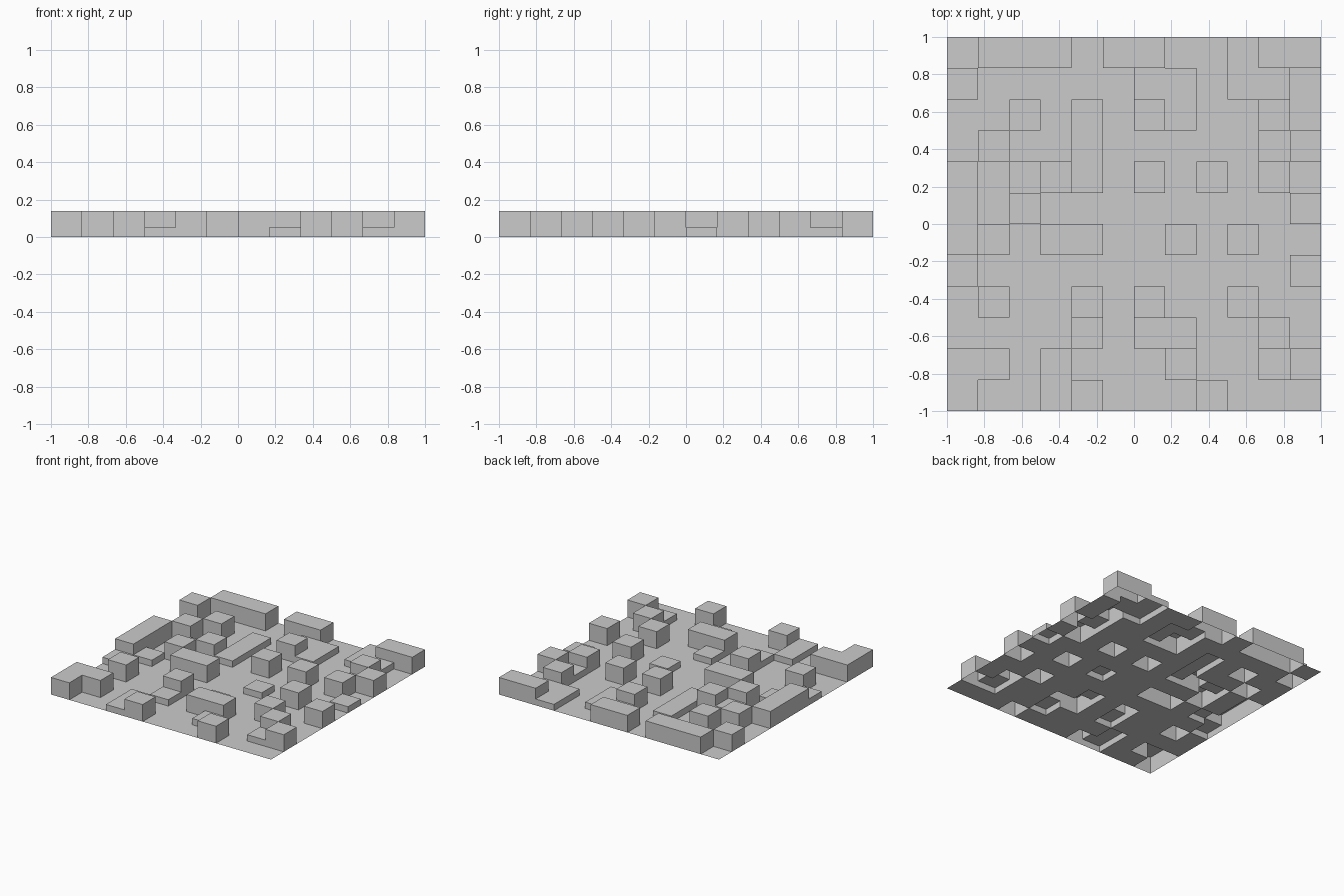
import bpy, bmesh

if "Cube" in bpy.data.objects:
    bpy.data.objects.remove(bpy.data.objects["Cube"])

# Floor plan seen from above: '.' ground, 'o' low step, '#' tall block
PLAN = [
    ".###.##..o##",
    "#.....oo.oo.",
    "..#.o.#o..#.",
    ".#..o.....o#",
    "#.o#o.#.#.#.",
    "#.#........o",
    "#o.##..o.#..",
    "o..........#",
    ".#..#.o..#..",
    "....o.##..#.",
    "##.o...o..o#",
    "#..o#...#...",
]
HEIGHT = {".": 0.0, "o": 0.052, "#": 0.14}
N = len(PLAN)
CELL = 2.0 / N


def height(c, r):
    inside = 0 <= c < N and 0 <= r < N
    return HEIGHT[PLAN[r][c]] if inside else 0.0


bm = bmesh.new()


def quad(*pts):
    bm.faces.new([bm.verts.new(p) for p in pts])


for r in range(N):
    for c in range(N):
        x0, x1 = -1 + c * CELL, -1 + (c + 1) * CELL
        y1, y0 = 1 - r * CELL, 1 - (r + 1) * CELL
        h = height(c, r)
        # Flat top of the cell
        quad((x0, y0, h), (x1, y0, h), (x1, y1, h), (x0, y1, h))
        # Walls down to each lower neighbour (underside stays open)
        sides = [((0, 1), (x0, y0), (x1, y0)), ((1, 0), (x1, y0), (x1, y1)),
                 ((0, -1), (x1, y1), (x0, y1)), ((-1, 0), (x0, y1), (x0, y0))]
        for (dc, dr), a, b in sides:
            low = height(c + dc, r + dr)
            if low < h:
                quad((*a, low), (*b, low), (*b, h), (*a, h))

bmesh.ops.remove_doubles(bm, verts=bm.verts, dist=0.0005)

mesh = bpy.data.meshes.new("block_terrain")
bm.to_mesh(mesh)
bm.free()
terrain = bpy.data.objects.new("block_terrain", mesh)
bpy.context.collection.objects.link(terrain)
